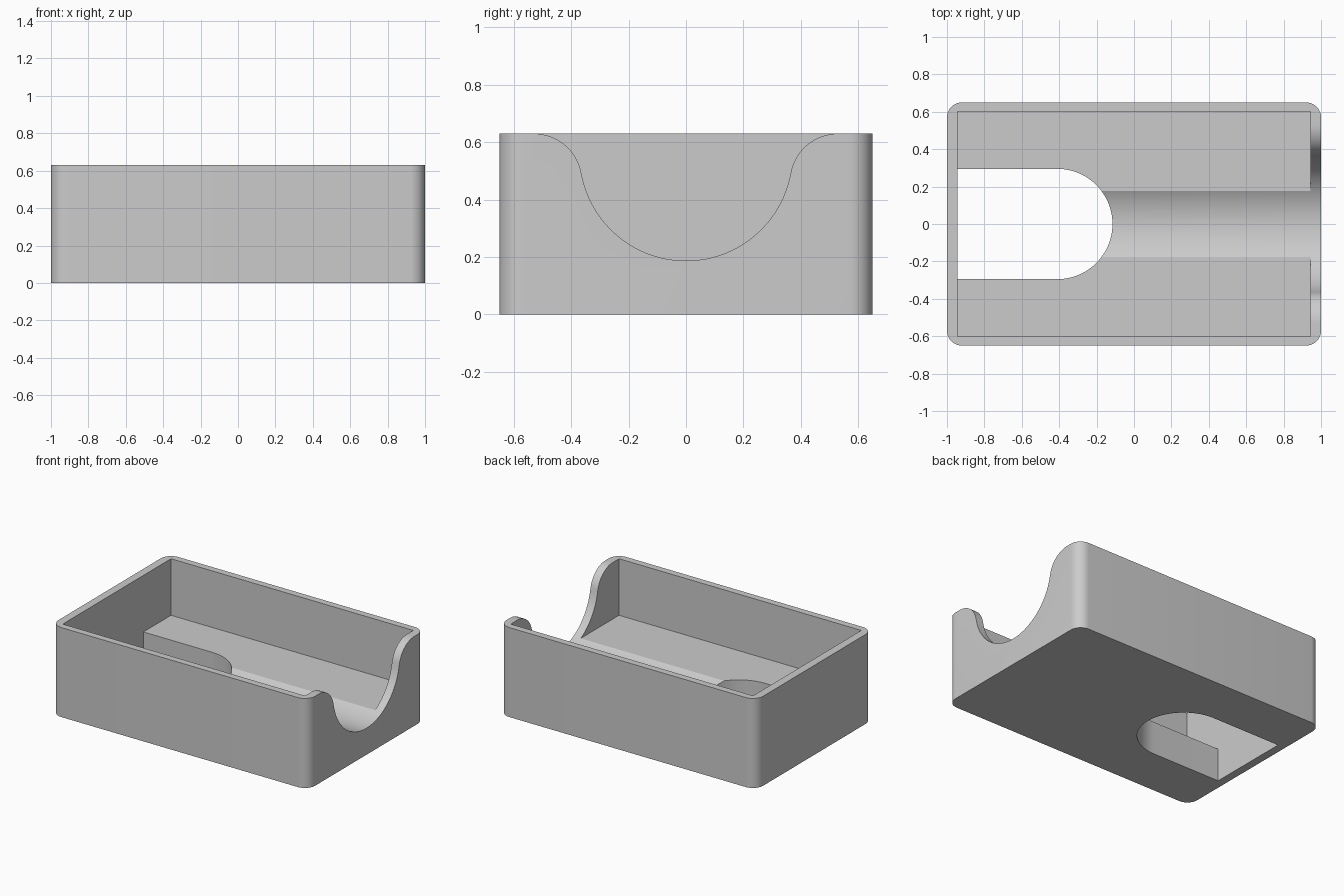
import bpy, bmesh
from math import cos, sin, pi, atan2
from mathutils import Vector

cube = bpy.data.objects.get("Cube")
if cube:
    bpy.data.objects.remove(cube, do_unlink=True)

HX, HY, TOP = 1.0, 0.65, 0.63       # outer half sizes and height
IX, IY, FLOOR = 0.943, 0.602, 0.232   # inner half sizes and floor height

grey = bpy.data.materials.new("plain grey")
grey.use_nodes = True
grey.diffuse_color = (0.6, 0.6, 0.6, 1)
grey.node_tree.nodes["Principled BSDF"].inputs["Base Color"].default_value = grey.diffuse_color


def arc(cx, cy, r, start, end, steps):
    angles = [start + (end - start) * i / steps for i in range(steps + 1)]
    return [(cx + r * cos(a), cy + r * sin(a)) for a in angles]


def prism(name, points, low, high, along_x=False):
    """Extrude a 2D outline along z, or a (y, z) outline along x."""
    bm = bmesh.new()
    place = (lambda p: (low, p[0], p[1])) if along_x else (lambda p: (p[0], p[1], low))
    face = bm.faces.new([bm.verts.new(place(p)) for p in points])
    made = bmesh.ops.extrude_face_region(bm, geom=[face])
    shift = Vector((1, 0, 0) if along_x else (0, 0, 1)) * (high - low)
    bmesh.ops.translate(bm, vec=shift,
                        verts=[v for v in made["geom"] if isinstance(v, bmesh.types.BMVert)])
    bmesh.ops.recalc_face_normals(bm, faces=bm.faces)
    mesh = bpy.data.meshes.new(name)
    bm.to_mesh(mesh)
    bm.free()
    mesh.materials.append(grey)
    obj = bpy.data.objects.new(name, mesh)
    bpy.context.collection.objects.link(obj)
    return obj


def cut(body, cutter):
    cutter.hide_render = True
    mod = body.modifiers.new("cut", "BOOLEAN")
    mod.operation, mod.solver, mod.object = "DIFFERENCE", "EXACT", cutter
    bpy.context.view_layer.objects.active = body
    bpy.ops.object.modifier_apply(modifier=mod.name)
    bpy.data.objects.remove(cutter, do_unlink=True)


# Tray body with rounded upright corners
R = 0.08
outline = []
for i, (sx, sy) in enumerate([(1, 1), (-1, 1), (-1, -1), (1, -1)]):
    outline += arc(sx * (HX - R), sy * (HY - R), R, i * pi / 2, (i + 1) * pi / 2, 10)
tray = prism("tray", outline, 0, TOP)

# Square-cornered cavity
cut(tray, prism("cavity", [(-IX, -IY), (IX, -IY), (IX, IY), (-IX, IY)], FLOOR, 1))

# Round-ended slot through the floor
slot = [(-IX, -0.295)] + arc(-0.41, 0, 0.295, -pi / 2, pi / 2, 40) + [(-IX, 0.295)]
cut(tray, prism("slot", slot, -0.2, 0.45))

# Round channel in the floor, flaring with soft shoulders through the end wall
cz, big, sy, small = 0.557, 0.37, 0.53, 0.168
sz = TOP - small
lean = atan2(sz - cz, sy)
shoulder = arc(sy, sz, small, pi / 2, pi + lean, 16)
bowl = arc(0, cz, big, lean, -pi - lean, 48)
left_shoulder = [(-y, z) for y, z in reversed(shoulder)]
profile = [(sy, 1)] + shoulder + bowl[1:-1] + left_shoulder + [(-sy, 1)]
cut(tray, prism("channel", profile, -0.3, 1.2, along_x=True))

bpy.ops.object.select_all(action="DESELECT")
tray.select_set(True)
bpy.context.view_layer.objects.active = tray
bpy.ops.object.shade_smooth_by_angle(angle=0.4)
